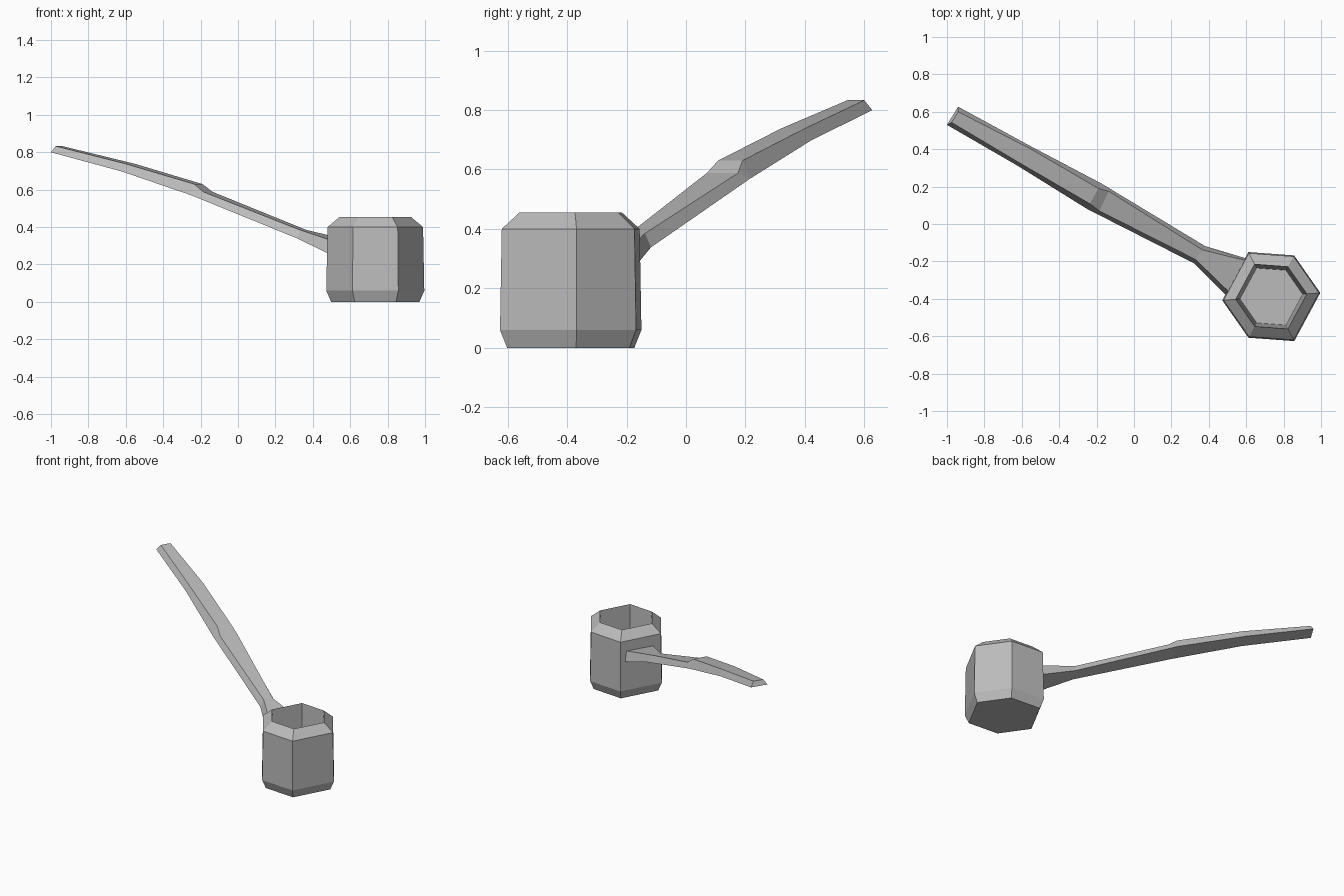
import bpy
import bmesh
from mathutils import Vector

cube = bpy.data.objects.get("Cube")
if cube:
    bpy.data.objects.remove(cube, do_unlink=True)

gray = bpy.data.materials.new("plain gray")
gray.use_nodes = True
color = (0.5, 0.5, 0.5, 1)
gray.diffuse_color = color
gray.node_tree.nodes["Principled BSDF"].inputs["Base Color"].default_value = color


def loft(name, rings):
    """Bridge successive rings of points and cap both ends."""
    bm = bmesh.new()
    loops = [[bm.verts.new(p) for p in ring] for ring in rings]
    for a, b in zip(loops, loops[1:]):
        n = len(a)
        for i in range(n):
            j = (i + 1) % n
            bm.faces.new((a[i], a[j], b[j], b[i]))
    bm.faces.new(loops[0])
    bm.faces.new(loops[-1])
    bmesh.ops.remove_doubles(bm, verts=bm.verts, dist=0.0005)
    bmesh.ops.recalc_face_normals(bm, faces=bm.faces)
    mesh = bpy.data.meshes.new(name)
    bm.to_mesh(mesh)
    bm.free()
    mesh.materials.append(gray)
    obj = bpy.data.objects.new(name, mesh)
    bpy.context.collection.objects.link(obj)
    return obj


# Hollow six-sided cup with bevelled foot and shoulder
half = [Vector((0.262, 0.02)), Vector((0.122, 0.22)), Vector((-0.123, 0.238))]
hexagon = half + [-p for p in half]
center = Vector((0.734, -0.388))
profile = [(0.9, 0), (1, 0.06), (0.975, 0.4), (0.725, 0.455), (0.64, 0.06)]
loft("cup", [[(*(center + p * scale), z) for p in hexagon]
             for scale, z in profile])


# Handle sections: front and back points of the base, then of the narrower top
def section(base_front, base_back, base_z, top_front, top_back, top_z):
    return [(*base_front, base_z), (*base_back, base_z),
            (*top_back, top_z), (*top_front, top_z)]


step_base = ((-0.25, 0.08), (-0.175, 0.217), 0.57)
loft("handle", [
    section((-1, 0.53), (-0.94, 0.627), 0.8, (-0.975, 0.543), (-0.94, 0.6), 0.833),
    section((-0.62, 0.31), (-0.56, 0.42), 0.697, (-0.6, 0.32), (-0.55, 0.4), 0.738),
    section(*step_base, (-0.235, 0.108), (-0.19, 0.19), 0.63),
    section(*step_base, (-0.185, 0.07), (-0.135, 0.175), 0.588),
    section((0.32, -0.21), (0.38, -0.118), 0.338, (0.33, -0.19), (0.365, -0.138), 0.385),
    section((0.5, -0.39), (0.62, -0.19), 0.25, (0.51, -0.365), (0.615, -0.2), 0.325),
])
